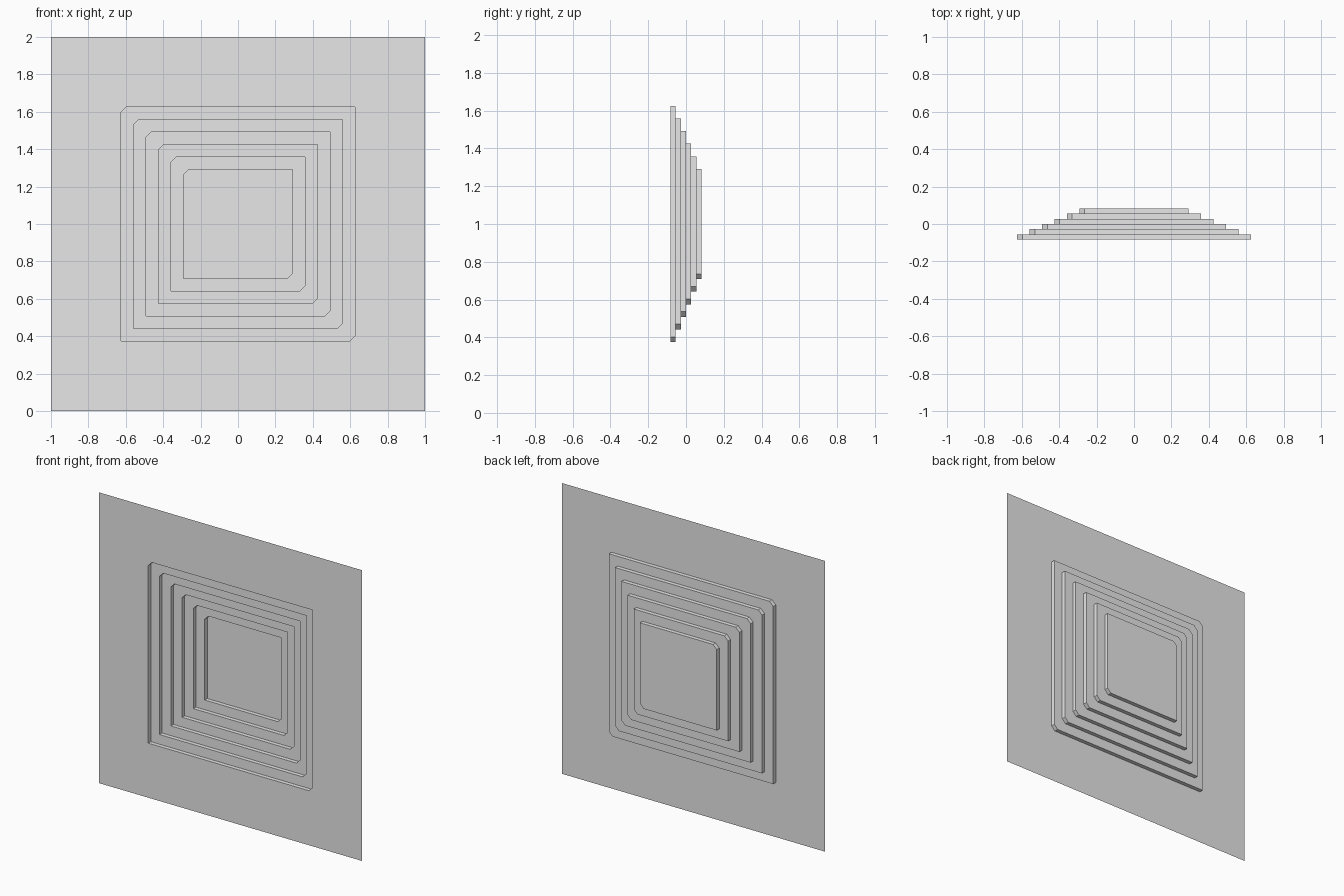
import bpy
import bmesh

default_cube = bpy.data.objects.get("Cube")
if default_cube:
    bpy.data.objects.remove(default_cube, do_unlink=True)

STEPS = 6
HALF_OUTER, HALF_INNER = 0.625, 0.292
FRONT_Y, BACK_Y = -0.083, 0.083
CHAMFER = 0.028

bm = bmesh.new()


def square_ring(half, y, cut):
    """Square with its upper-right and lower-left corners cut off."""
    near = half - cut
    outline = [(half, -near), (half, half), (-near, half),
               (-half, near), (-half, -half), (near, -half)]
    return [bm.verts.new((x, y, z + 1)) for x, z in outline]


def bridge(outer, inner):
    for i in range(len(outer)):
        j = (i + 1) % len(outer)
        bm.faces.new((outer[i], outer[j], inner[j], inner[i]))


# Flat surround, then stepped recess: a wall and a ledge for each step
ring = square_ring(1, FRONT_Y, 0)
for step in range(STEPS):
    half = HALF_OUTER + (HALF_INNER - HALF_OUTER) * step / (STEPS - 1)
    depth = (BACK_Y - FRONT_Y) / STEPS
    y = FRONT_Y + depth * step
    rim = square_ring(half, y, CHAMFER)
    floor = square_ring(half, y + depth, CHAMFER)
    bridge(ring, rim)
    bridge(rim, floor)
    ring = floor

# Innermost panel
bm.faces.new(ring)
bmesh.ops.remove_doubles(bm, verts=bm.verts[:], dist=0.0001)

mesh = bpy.data.meshes.new("stepped_panel")
bm.to_mesh(mesh)
bm.free()
panel = bpy.data.objects.new("stepped_panel", mesh)
bpy.context.collection.objects.link(panel)

# Plain grey finish
grey = bpy.data.materials.new("light_grey")
grey.use_nodes = True
colour = (0.8, 0.8, 0.8, 1)
grey.diffuse_color = colour
grey.node_tree.nodes["Principled BSDF"].inputs["Base Color"].default_value = colour
mesh.materials.append(grey)
